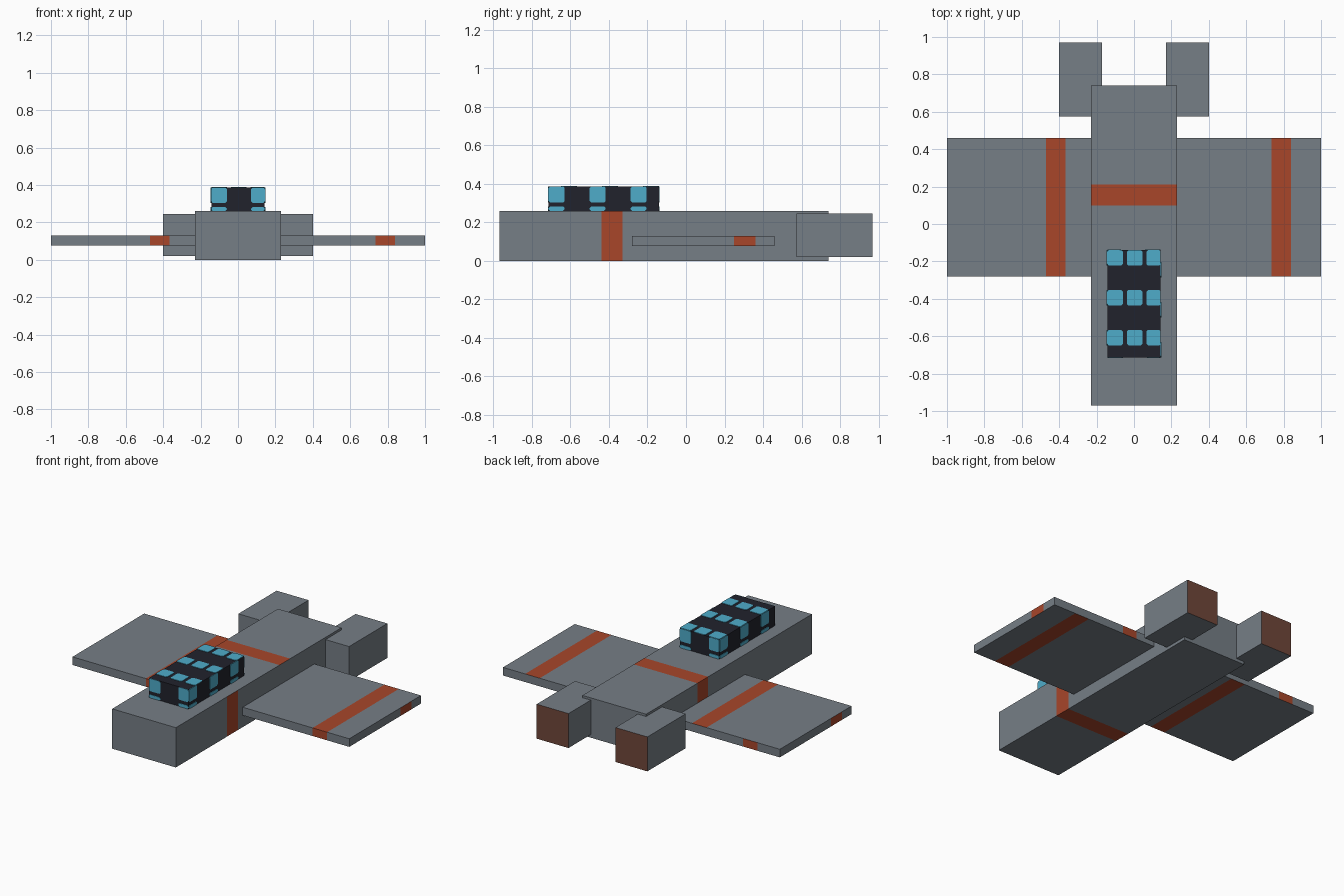
import bpy
import bmesh
from mathutils import Vector

cube = bpy.data.objects.get("Cube")
if cube:
    bpy.data.objects.remove(cube, do_unlink=True)


def material(name, srgb):
    """Flat material from 8-bit display values, stored as linear."""
    lin = [((c / 255 + 0.055) / 1.055) ** 2.4 for c in srgb]
    mat = bpy.data.materials.new(name)
    mat.use_nodes = True
    mat.diffuse_color = (*lin, 1)
    bsdf = mat.node_tree.nodes["Principled BSDF"]
    bsdf.inputs["Base Color"].default_value = (*lin, 1)
    bsdf.inputs["Roughness"].default_value = 0.8
    return mat


GREY = material("hull_grey", (118, 126, 134))
ORANGE = material("stripe_orange", (168, 70, 42))
BROWN = material("exhaust_brown", (112, 70, 58))
DARK = material("canopy_frame", (33, 34, 44))
CYAN = material("window_cyan", (78, 172, 202))

X, Y, Z = Vector((1, 0, 0)), Vector((0, 1, 0)), Vector((0, 0, 1))


def finish(name, bm, mats):
    mesh = bpy.data.meshes.new(name)
    bm.to_mesh(mesh)
    bm.free()
    for mat in mats:
        mesh.materials.append(mat)
    obj = bpy.data.objects.new(name, mesh)
    bpy.context.collection.objects.link(obj)
    return obj


def box(name, lo, hi, mats, stripes=()):
    """Box whose faces are cut so each (side, axis, start, end) stripe takes mats[1]."""
    lo, hi = Vector(lo), Vector(hi)
    bm = bmesh.new()
    bmesh.ops.create_cube(bm, size=1)
    for v in bm.verts:
        v.co = (lo + hi) / 2 + v.co * (hi - lo)
    for _, axis, start, end in stripes:
        for pos in (start, end):
            if lo.dot(axis) < pos < hi.dot(axis):
                bmesh.ops.bisect_plane(bm, geom=bm.verts[:] + bm.edges[:] + bm.faces[:],
                                       plane_co=axis * pos, plane_no=axis)
    bm.normal_update()
    for face in bm.faces:
        centre = face.calc_center_median()
        for side, axis, start, end in stripes:
            if face.normal.dot(side) > 0.9 and start < centre.dot(axis) < end:
                face.material_index = 1
    return finish(name, bm, mats)


def windows(name, corner, right, down, size, step):
    """Grid of thin panes from the top-left corner, clipped to the panel size."""
    bm = bmesh.new()
    pane, chamfer = 0.083, 0.008
    for i in range(6):
        for j in range(6):
            u0, v0 = i * step[0], j * step[1]
            u1, v1 = min(u0 + pane, size[0]), min(v0 + pane, size[1])
            if u1 - u0 < 0.02 or v1 - v0 < 0.02:
                continue
            a, b = u0 + chamfer, u1 - chamfer
            c, d = v0 + chamfer, v1 - chamfer
            outline = [(u0, c), (u0, d), (a, v1), (b, v1), (u1, d), (u1, c), (b, v0), (a, v0)]
            bm.faces.new([bm.verts.new(Vector(corner) + right * u + down * v)
                          for u, v in outline])
    obj = finish(name, bm, [CYAN])
    mod = obj.modifiers.new("thickness", "SOLIDIFY")
    mod.thickness = 0.003
    mod.offset = 1


# Fuselage, with a stripe wrapped at different stations
box("fuselage", (-0.23, -0.97, 0), (0.23, 0.74, 0.26), [GREY, ORANGE],
    [(Z, Y, 0.10, 0.21), (-X, Y, 0.10, 0.21), (-Z, Y, -0.44, -0.33), (X, Y, -0.44, -0.33)])

# Wings: main stripe on top, bottom and front; offset ones on the back and tip
for name, x0, x1, main, rear, tip_side, tip in (
        ("left_wing", 0.21, 1, (0.735, 0.84), (0.365, 0.47), X, (0.25, 0.36)),
        ("right_wing", -1, -0.21, (-0.47, -0.365), (-0.84, -0.735), -X, (-0.18, -0.07))):
    box(name, (x0, -0.28, 0.077), (x1, 0.46, 0.13), [GREY, ORANGE],
        [(side, X, *main) for side in (Z, -Z, -Y)]
        + [(Y, X, *rear), (tip_side, Y, *tip)])

# Engines with brown exhaust ends
for name, x0, x1 in (("left_engine", 0.17, 0.4), ("right_engine", -0.4, -0.17)):
    box(name, (x0, 0.575, 0.02), (x1, 0.97, 0.245), [GREY, BROWN], [(Y, X, -1, 1)])

# Canopy block and its window panes
w, front, back, base, top = 0.143, -0.713, -0.14, 0.26, 0.387
box("canopy", (-w, front, base), (w, back, top), [DARK])
length, height = back - front, top - base
wide, narrow = 0.213, 0.105
windows("canopy_top_windows", (-w, back, top), X, -Y, (2 * w, length), (narrow, wide))
windows("canopy_front_windows", (-w, front, top), X, -Z, (2 * w, height), (wide, narrow))
windows("canopy_back_windows", (w, back, top), -X, -Z, (2 * w, height), (wide, narrow))
windows("canopy_left_windows", (w, front, top), Y, -Z, (length, height), (wide, narrow))
windows("canopy_right_windows", (-w, back, top), -Y, -Z, (length, height), (wide, narrow))
